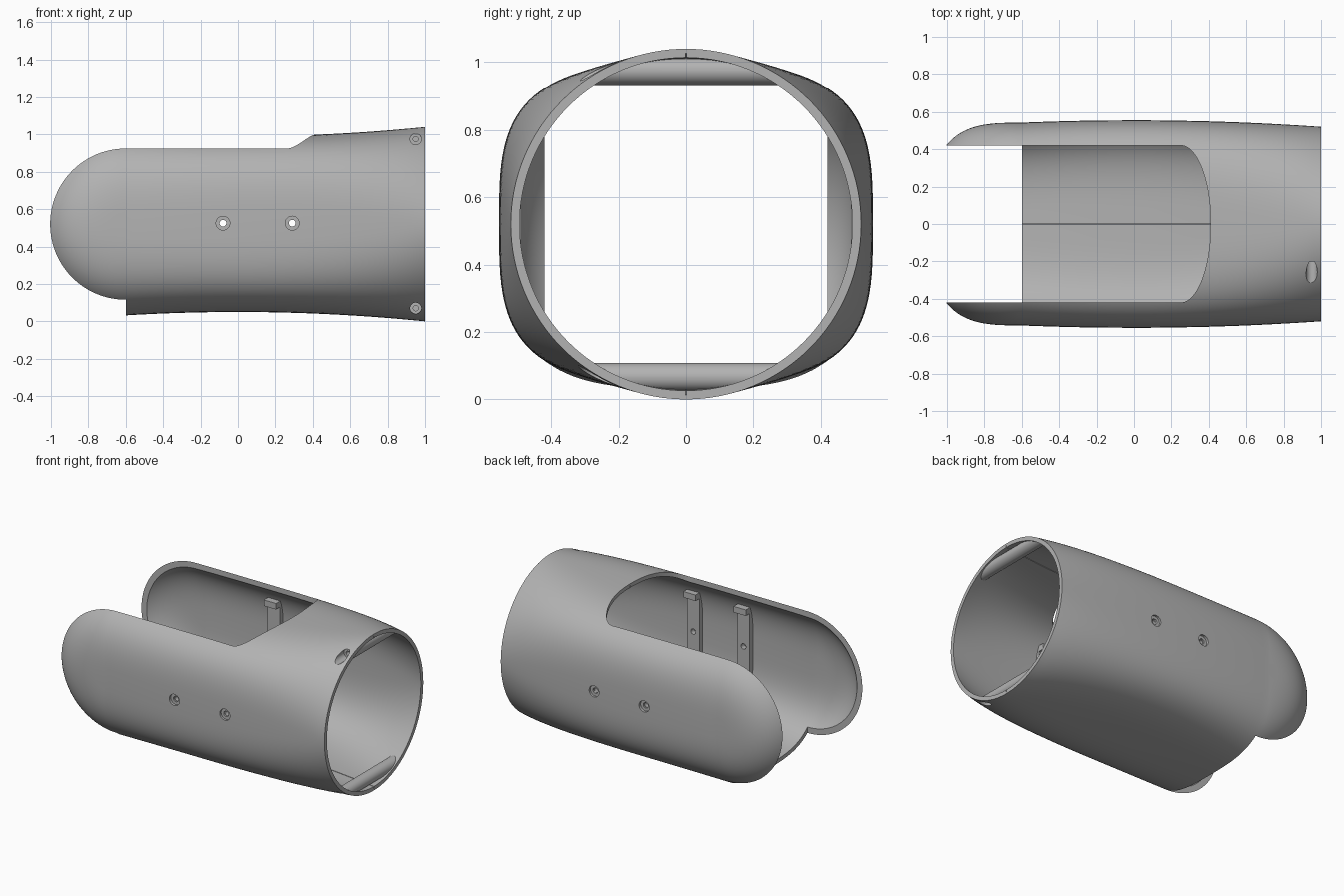
import bpy, bmesh, math
from mathutils import Matrix, Vector

if "Cube" in bpy.data.objects:
    bpy.data.objects.remove(bpy.data.objects["Cube"])

MID = 0.52        # height of the long axis
WALL = 0.026
END = -0.6        # where the tube turns into rounded side pods
GAP = 0.42        # half width of the openings
SEG = 128

gray = bpy.data.materials.new("plain gray")
gray.use_nodes = True
gray.diffuse_color = (0.45, 0.45, 0.45, 1)
gray.node_tree.nodes["Principled BSDF"].inputs["Base Color"].default_value = (0.45, 0.45, 0.45, 1)


def make(name, bm):
    bmesh.ops.recalc_face_normals(bm, faces=bm.faces)
    mesh = bpy.data.meshes.new(name)
    bm.to_mesh(mesh)
    bm.free()
    mesh.materials.append(gray)
    ob = bpy.data.objects.new(name, mesh)
    bpy.context.collection.objects.link(ob)
    return ob


def box(name, lo, hi):
    lo, hi = Vector(lo), Vector(hi)
    bm = bmesh.new()
    bmesh.ops.create_cube(bm, size=1, matrix=Matrix.Translation((lo + hi) / 2) @ Matrix.Diagonal((*(hi - lo), 1)))
    return make(name, bm)


def rod(name, x, z, radius, y0, y1):
    """Cylinder running along y."""
    bm = bmesh.new()
    place = Matrix.Translation((x, (y0 + y1) / 2, z)) @ Matrix.Rotation(math.pi / 2, 4, "X")
    bmesh.ops.create_cone(bm, cap_ends=True, segments=40, radius1=radius, radius2=radius,
                          depth=abs(y1 - y0), matrix=place)
    return make(name, bm)


def prism(name, points, offset):
    bm = bmesh.new()
    face = bm.faces.new([bm.verts.new(p) for p in points])
    new = bmesh.ops.extrude_face_region(bm, geom=[face])["geom"]
    bmesh.ops.translate(bm, vec=offset, verts=[v for v in new if isinstance(v, bmesh.types.BMVert)])
    return make(name, bm)


def apply_boolean(ob, tools, operation="DIFFERENCE"):
    for tool in tools:
        mod = ob.modifiers.new("cut", "BOOLEAN")
        mod.operation, mod.solver, mod.object = operation, "EXACT", tool
        bpy.context.view_layer.update()
        done = bpy.data.meshes.new_from_object(ob.evaluated_get(bpy.context.evaluated_depsgraph_get()))
        ob.modifiers.clear()
        ob.data = done


def half_height(x):
    return 0.47 + 0.05 * x * x


def section(x, inset):
    """Rounded-square outline that becomes a circle at the open end."""
    a, b = 0.555 - 0.035 * x * x - inset, half_height(x) - inset
    n = 3.35 - (1.35 if x > 0 else 0.55) * x * x
    pts = []
    for k in range(SEG):
        c, s = math.cos(math.tau * k / SEG), math.sin(math.tau * k / SEG)
        pts.append((a * math.copysign(abs(c) ** (2 / n), c), b * math.copysign(abs(s) ** (2 / n), s)))
    return pts


def skin(bm, inset):
    """Lofted tube with a revolved dome on its left end; returns the open rim."""
    steps = 40
    rings = []
    for i in range(steps + 1):
        x = END + (1 - END) * i / steps
        rings.append([bm.verts.new((x, y, MID + z)) for y, z in section(x, inset)])
    for r0, r1 in zip(rings, rings[1:]):
        for k in range(SEG):
            bm.faces.new((r0[k], r0[k - 1], r1[k - 1], r1[k]))
    half = section(END, inset)[:SEG // 2 + 1]
    arcs = []
    for i in range(49):
        t = math.pi * i / 48
        arcs.append([bm.verts.new((END - r * math.sin(t), y, MID + r * math.cos(t))) for y, r in half])
    for r0, r1 in zip(arcs, arcs[1:]):
        for k in range(SEG // 2):
            bm.faces.new((r0[k], r0[k + 1], r1[k + 1], r1[k]))
    return rings[-1]


# Hollow shell
bm = bmesh.new()
outer, inner = skin(bm, 0), skin(bm, WALL)
for k in range(SEG):
    bm.faces.new((outer[k], outer[k - 1], inner[k - 1], inner[k]))
bmesh.ops.remove_doubles(bm, verts=bm.verts, dist=0.00005)
shell = make("shell", bm)

# Cutters: top window, open end, seam grooves
arc = [math.pi * i / 48 - math.pi / 2 for i in range(49)]
window = prism("window_cutter", [(-2, -GAP, MID)] + [(0.25 + 0.16 * math.cos(t), GAP * math.sin(t), MID) for t in arc]
               + [(-2, GAP, MID)], (0, 0, 1))
end = box("end_cutter", (-2, -GAP, -1), (END, GAP, 2))
cutters = [window, end]
xs = [-0.7 + 0.1 * i for i in range(19)]
for name, side in (("roof", 1), ("floor", -1)):
    line = [(x, -0.002, MID + side * (half_height(x) - d)) for d, run in
            ((WALL * 0.5, xs), (WALL * 1.5, xs[::-1])) for x in run]
    cutters.append(prism(name + "_seam_cutter", line, (0, 0.004, 0)))

# Side screw holes with counterbores on both walls
bores = []
for i, x in enumerate((-0.08, 0.29)):
    bores.append(rod(f"side_hole_cutter_{i}", x, 0.525, 0.018, -1, 1))
    for s in (-1, 1):
        cutters.append(rod(f"side_counterbore_cutter_{i}", x, 0.525, 0.037, s * 0.538, s * 0.7))

# Clamp screw bores at the open end, entered from the front
clamp_cutters = []
for z in (0.975, 0.07):
    clamp_cutters.append(rod("clamp_counterbore_cutter", 0.95, z, 0.03, -0.7, -0.2))
    clamp_cutters.append(rod("clamp_hole_cutter", 0.95, z, 0.014, -0.3, -0.05))

apply_boolean(shell, cutters + bores + clamp_cutters)

# Screw bosses across the ring, trimmed to its round outline
trim = rod("trim_cutter", 0, 0, 0.512, -0.2, 0.2)
trim.data.transform(Matrix.Translation((0.95, 0, MID)) @ Matrix.Rotation(math.pi / 2, 4, "Z"))
bosses = []
for name, z in (("upper_screw_boss", 0.973), ("lower_screw_boss", 0.067)):
    boss = rod(name, 0.95, z, 0.041, -0.4, 0.4)
    apply_boolean(boss, [trim], "INTERSECT")
    apply_boolean(boss, clamp_cutters)
    bosses.append(boss)

# Inner straps with hooked ends
parts = [shell] + bosses
for side, s in (("left", 1), ("right", -1)):
    for i, x in enumerate((-0.08, 0.29)):
        y = sorted((s * 0.49, s * 0.524))
        strap = box(f"{side}_strap_{i}", (x - 0.045, y[0], 0.27), (x + 0.045, y[1], 0.77))
        apply_boolean(strap, [bores[i]])
        y = sorted((s * 0.45, s * 0.515))
        for end_name, z in (("upper", 0.755), ("lower", 0.245)):
            box(f"{side}_{end_name}_hook_{i}", (x - 0.045, y[0], z), (x + 0.045, y[1], z + 0.04))

for ob in list(bpy.data.objects):
    if "cutter" in ob.name:
        bpy.data.objects.remove(ob)

bpy.ops.object.select_all(action="DESELECT")
for ob in parts:
    ob.select_set(True)
bpy.context.view_layer.objects.active = shell
bpy.ops.object.shade_smooth_by_angle(angle=math.radians(30))
